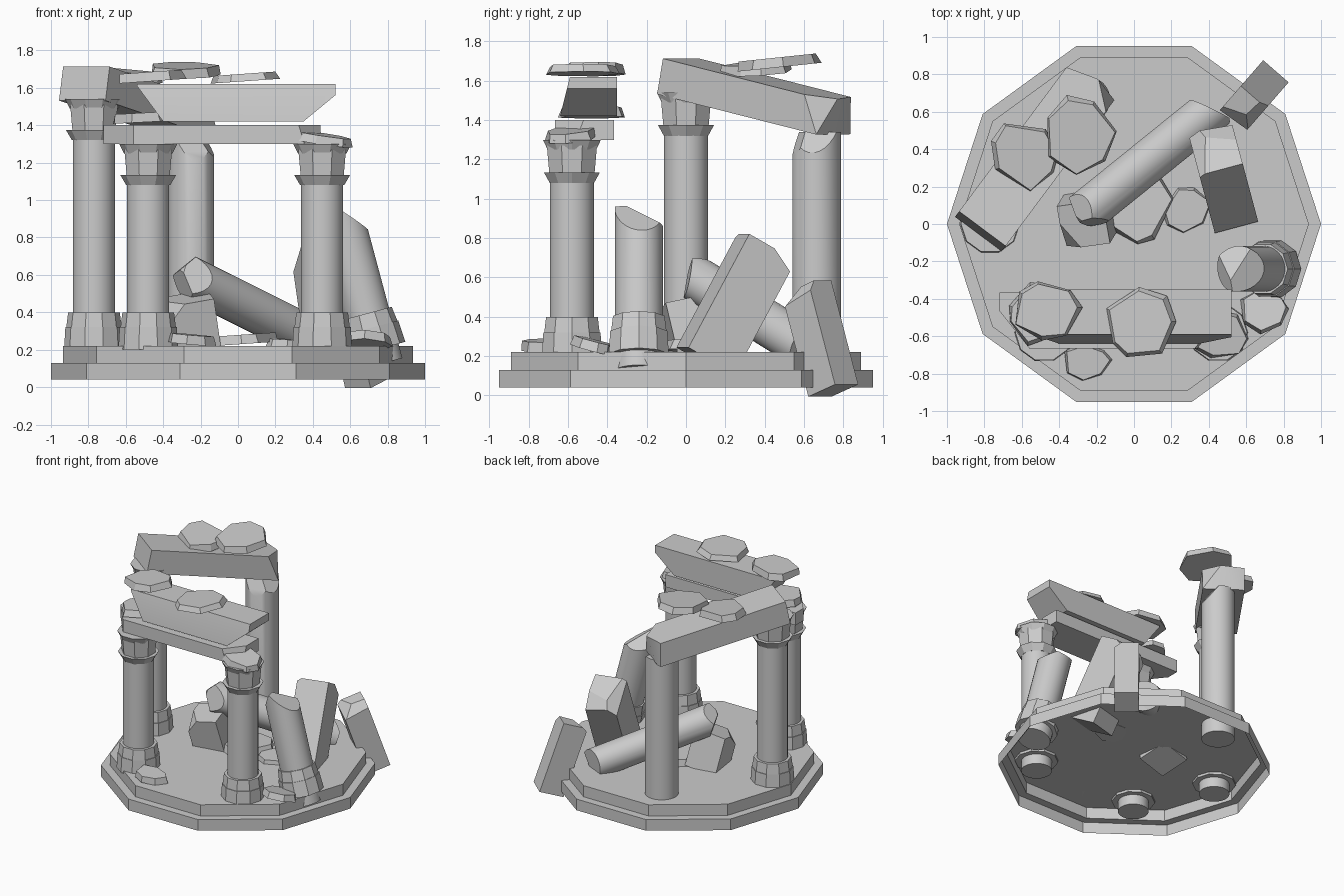
import bpy, bmesh, math, random
from mathutils import Matrix, Vector, Euler

if "Cube" in bpy.data.objects:
    bpy.data.objects.remove(bpy.data.objects["Cube"])

random.seed(4)
stone = bpy.data.materials.new("grey stone")
stone.diffuse_color = (0.6, 0.6, 0.6, 1)
stone.use_nodes = True
stone.node_tree.nodes["Principled BSDF"].inputs["Base Color"].default_value = stone.diffuse_color


def finish(name, bm, loc=(0, 0, 0), rot=(0, 0, 0), closed=True):
    if closed:
        bmesh.ops.recalc_face_normals(bm, faces=bm.faces)
    me = bpy.data.meshes.new(name)
    bm.to_mesh(me)
    bm.free()
    me.materials.append(stone)
    ob = bpy.data.objects.new(name, me)
    ob.location = loc
    ob.rotation_euler = Euler([math.radians(a) for a in rot])
    bpy.context.collection.objects.link(ob)
    bpy.ops.object.select_all(action='DESELECT')
    ob.select_set(True)
    bpy.context.view_layer.objects.active = ob
    bpy.ops.object.shade_smooth_by_angle(angle=math.radians(28))
    return ob


def chip(bm, cuts):
    """Break off everything beyond each (point, normal) plane."""
    for p, n in cuts:
        r = bmesh.ops.bisect_plane(bm, geom=bm.verts[:] + bm.edges[:] + bm.faces[:],
                                   plane_co=p, plane_no=Vector(n).normalized(), clear_outer=True)
        edges = [e for e in r['geom_cut'] if isinstance(e, bmesh.types.BMEdge)]
        if edges:
            bmesh.ops.edgeloop_fill(bm, edges=edges)


def ring(bm, z0, z1, r0, r1, n):
    m = Matrix.Translation((0, 0, (z0 + z1) / 2)) @ Matrix.Rotation(math.pi / n, 4, 'Z')
    bmesh.ops.create_cone(bm, cap_ends=True, segments=n, radius1=r0, radius2=r1,
                          depth=z1 - z0, matrix=m)


def block(name, size, loc, rot=(0, 0, 0), cuts=()):
    bm = bmesh.new()
    bmesh.ops.create_cube(bm, size=1, matrix=Matrix.Diagonal((*size, 1)))
    chip(bm, cuts)
    return finish(name, bm, loc, rot)


def column(name, z0, z1, r, loc, rot=(0, 0, 0), cuts=(), foot=False, capital=False):
    """Round shaft; z = 0 is the floor, capital sits at the top."""
    bm = bmesh.new()
    ring(bm, z0, z1, r, r, 28)
    chip(bm, cuts)
    if foot:
        ring(bm, -0.02, 0.10, 0.16, 0.153, 10)
        ring(bm, 0.10, 0.18, 0.148, 0.138, 10)
    if capital:
        ring(bm, z1 - 0.22, z1 - 0.165, 0.118, 0.15, 10)
        ring(bm, z1 - 0.165, z1 - 0.03, 0.125, 0.138, 8)
        ring(bm, z1 - 0.05, z1, 0.13, 0.155, 10)
    return finish(name, bm, loc, rot)


def slab(name, loc, rx, ry, t, tilt=(0, 0, 0), n=7):
    """Flat irregular stone flake."""
    bm = bmesh.new()
    low, top = [], []
    for i in range(n):
        a = 2 * math.pi * (i + random.uniform(-0.25, 0.25)) / n
        k = random.uniform(0.88, 1.1)
        x, y = rx * k * math.cos(a), ry * k * math.sin(a)
        low.append(bm.verts.new((x, y, -t / 2)))
        s = random.uniform(0.86, 0.97)
        top.append(bm.verts.new((x * s, y * s, t / 2)))
    bm.faces.new(low[::-1])
    bm.faces.new(top)
    for i in range(n):
        j = (i + 1) % n
        bm.faces.new((low[i], low[j], top[j], top[i]))
    return finish(name, bm, loc, tilt)


# Stepped ten-sided base, hollow underneath
bm = bmesh.new()
loops = [[bm.verts.new((r * math.cos(i * math.pi / 5), r * math.sin(i * math.pi / 5), z))
          for i in range(10)] for r, z in ((1, 0.04), (1, 0.13), (0.935, 0.13), (0.935, 0.22))]
for a, b in zip(loops, loops[1:]):
    for i in range(10):
        j = (i + 1) % 10
        bm.faces.new((a[i], a[j], b[j], b[i]))
bm.faces.new(loops[-1])
finish("stepped_base", bm, closed=False)

# Standing columns
F = 0.22
column("front_left_column", -0.1, 1.08, 0.113, (-0.48, -0.58, F), foot=True, capital=True)
column("front_right_column", -0.1, 1.08, 0.113, (0.45, -0.58, F), foot=True, capital=True)
column("left_column", -0.1, 1.32, 0.113, (-0.77, 0, F), foot=True, capital=True)
column("back_column", -0.12, 1.12, 0.123, (-0.25, 0.665, F),
       cuts=[((0, -0.123, 1.0), (0.25, -1, 0.45)), ((0.1, 0, 1.05), (1, -0.2, 0.7))])

# Broken leaning column and fallen column
column("leaning_column", -0.1, 0.78, 0.123, (0.735, -0.24, F), (0, -15, 0), foot=True,
       cuts=[((0, 0.06, 0.70), (0.1, 0.6, 1)), ((0.06, 0, 0.68), (1, 0.1, 0.9)),
             ((-0.09, 0, 0.70), (-1, -0.2, 0.8))])
column("fallen_column", -0.52, 0.5, 0.116, (0.07, 0.33, 0.42), (0, 111.3, 38.9),
       cuts=[((0.05, 0, -0.47), (0.8, 0.3, -1)), ((-0.05, 0.05, -0.48), (-0.7, 0.5, -1)),
             ((0, -0.06, -0.47), (0, -1, -0.7)), ((0, 0.05, 0.45), (-0.3, 0.5, 1))])

# Front lintel: lower beam and upper beam with chipped ends
block("front_lower_beam", (1.16, 0.30, 0.10), (-0.14, -0.515, 1.35),
      cuts=[((-0.50, -0.05, 0), (-1, -0.8, 0)), ((0.52, -0.1, 0), (1, -0.8, 0.3))])
block("front_upper_beam", (1.06, 0.29, 0.20), (-0.01, -0.495, 1.52),
      cuts=[((-0.39, 0, -0.1), (-0.19, 0, -0.14)), ((0.36, 0, -0.1), (0.14, 0, -0.17)),
            ((0, -0.145, -0.1), (0, -0.2, 0.05))])

# Sloping lintel from the left column to the back column
block("sloping_beam", (1.03, 0.31, 0.185), (-0.52, 0.365, 1.52), (0, 11.5, 53.3),
      cuts=[((0.45, -0.10, 0.09), (0.8, -0.7, 0.5)), ((0.5, 0.1, 0.0), (1, 0.3, 0.2))])

# Fallen blocks
block("leaning_block", (0.28, 0.24, 0.66), (0.475, 0.255, 0.465), (0, 29, 105),
      cuts=[((0.0, 0.08, 0.31), (0.2, 0.8, 1)), ((0.10, 0, 0.31), (0.5, -0.2, 1))])
block("toppled_edge_block", (0.19, 0.18, 0.56), (0.64, 0.68, 0.29), (0, 19, 229),
      cuts=[((0.05, 0, 0.26), (0.7, 0.3, 1)), ((0, 0.06, 0.25), (0.1, 1, 0.9))])
block("support_block", (0.25, 0.24, 0.30), (-0.25, 0.03, 0.33), (12, -10, 8),
      cuts=[((-0.09, -0.08, 0.12), (-0.8, -0.5, 0.8))])

# Stone flakes on the beams and the floor
flakes = [
    ((-0.58, 0.37, 1.665), 0.20, 0.19, 0.05, (4, 4, 10)),
    ((-0.30, 0.48, 1.695), 0.20, 0.22, 0.05, (6, 0, 0)),
    ((0.03, -0.53, 1.655), 0.20, 0.19, 0.04, (0, -4, 0)),
    ((-0.47, -0.45, 1.66), 0.18, 0.16, 0.05, (0, -4, 0)),
    ((-0.53, -0.48, 1.44), 0.15, 0.19, 0.05, (0, -3, 0)),
    ((0.47, -0.59, 1.325), 0.17, 0.14, 0.045, (4, 8, 0)),
    ((-0.25, -0.74, 0.255), 0.14, 0.095, 0.05, (2, 5, 0)),
    ((0.02, 0.10, 0.255), 0.18, 0.19, 0.05, (0, -4, 0)),
    ((0.69, -0.47, 0.255), 0.14, 0.11, 0.05, (-14, 3, 0)),
    ((0.28, 0.08, 0.235), 0.13, 0.12, 0.04, (2, 2, 20)),
]
for i, (loc, rx, ry, t, tilt) in enumerate(flakes):
    slab(f"stone_flake_{i + 1}", loc, rx, ry, t, tilt)
